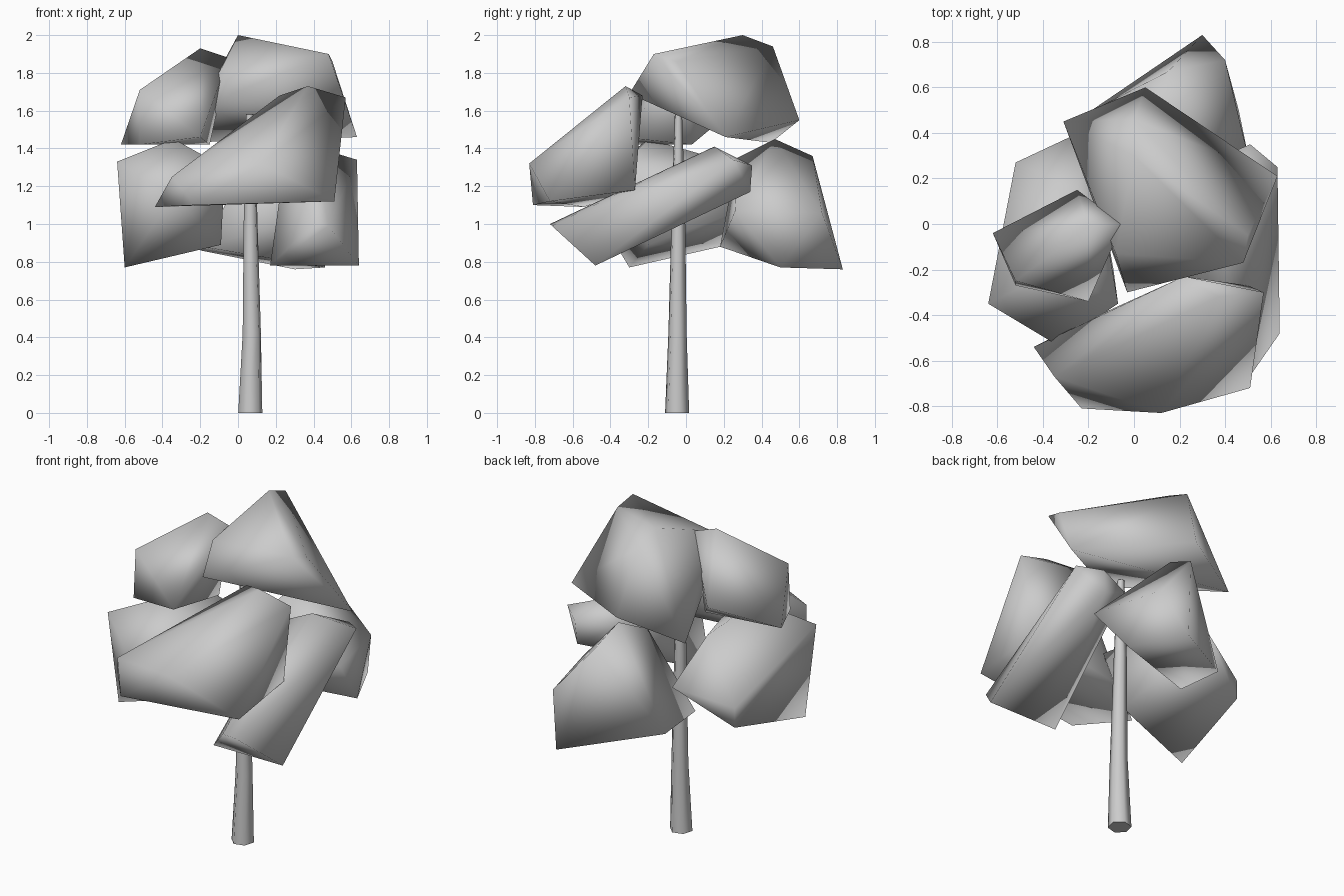
import bpy, bmesh
from math import cos, sin, pi, radians

if "Cube" in bpy.data.objects:
    bpy.data.objects.remove(bpy.data.objects["Cube"])


def finish(bm, name, angle):
    bmesh.ops.recalc_face_normals(bm, faces=bm.faces)
    me = bpy.data.meshes.new(name)
    bm.to_mesh(me)
    bm.free()
    ob = bpy.data.objects.new(name, me)
    bpy.context.collection.objects.link(ob)
    me.shade_smooth()
    me.set_sharp_from_angle(angle=radians(angle))
    return ob


def leaf_clump(name, corners):
    """Chunky smooth-shaded foliage block: convex hull around its corners."""
    bm = bmesh.new()
    for c in corners:
        bm.verts.new(c)
    bmesh.ops.convex_hull(bm, input=bm.verts[:])
    loose = [v for v in bm.verts if not v.link_faces]
    bmesh.ops.delete(bm, geom=loose, context='VERTS')
    bmesh.ops.dissolve_limit(bm, angle_limit=radians(4), verts=bm.verts, edges=bm.edges)
    finish(bm, name, 180)


def tapered_trunk(name, stations, sides=6, turn=pi / 12):
    """Slightly bent trunk lofted through (x, y, z, radius) rings."""
    bm = bmesh.new()
    rings = [[bm.verts.new((x + r * cos(2 * pi * i / sides + turn),
                            y + r * sin(2 * pi * i / sides + turn), z))
              for i in range(sides)] for x, y, z, r in stations]
    for a, b in zip(rings, rings[1:]):
        for i in range(sides):
            j = (i + 1) % sides
            bm.faces.new((a[i], a[j], b[j], b[i]))
    bm.faces.new(rings[0][::-1])
    bm.faces.new(rings[-1])
    finish(bm, name, 65)


# Trunk
tapered_trunk("trunk", [(.065, -.047, 0, .066), (.073, -.045, .42, .05),
                        (.066, -.04, 1.1, .036), (.062, -.04, 1.58, .02)])

# Upper foliage
leaf_clump("crown_foliage", [
    (0, .3, 2.0), (0, .46, 1.94), (.48, -.17, 1.9), (.5, -.05, 1.86),
    (-.08, -.13, 1.84), (-.03, -.3, 1.69), (.63, .21, 1.46),
    (.05, .6, 1.55), (-.31, .45, 1.43)])
leaf_clump("upper_left_foliage", [
    (-.2, -.01, 1.93), (-.05, 0, 1.88), (-.52, -.25, 1.71), (-.52, -.27, 1.42),
    (-.62, -.04, 1.42), (-.2, -.34, 1.46), (-.25, .15, 1.52), (-.15, .03, 1.42)])

# Lower ring of foliage
leaf_clump("front_foliage", [
    (-.44, -.54, 1.09), (-.35, -.67, 1.25), (-.23, -.81, 1.1), (.12, -.83, 1.32),
    (.51, -.72, 1.12), (.57, -.3, 1.67), (.37, -.32, 1.73), (.22, -.23, 1.68),
    (.5, -.27, 1.18), (-.2, -.42, 1.2)])
leaf_clump("right_foliage", [
    (.17, -.48, .78), (.64, -.48, .78), (.4, -.72, 1.0), (.48, -.71, .99),
    (.63, .25, 1.34), (.4, .15, 1.41), (.51, .35, 1.31), (.5, .34, 1.17),
    (.25, .1, 1.35), (.28, .25, 1.3)])
leaf_clump("back_foliage", [
    (.3, .83, .76), (.4, .72, 1.06), (.46, .5, .77), (.13, .47, 1.45),
    (.07, .27, 1.35), (.15, .67, 1.36), (-.19, .18, .88), (-.2, .49, .86),
    (.51, .26, 1.07)])
leaf_clump("left_foliage", [
    (-.64, -.35, 1.33), (-.6, -.3, .77), (-.52, .27, .9), (-.2, .42, 1.12),
    (-.34, -.2, 1.45), (-.34, -.53, 1.15), (-.07, -.35, 1.3), (-.09, -.2, .89),
    (-.25, .15, 1.35), (-.52, .27, 1.02)])
